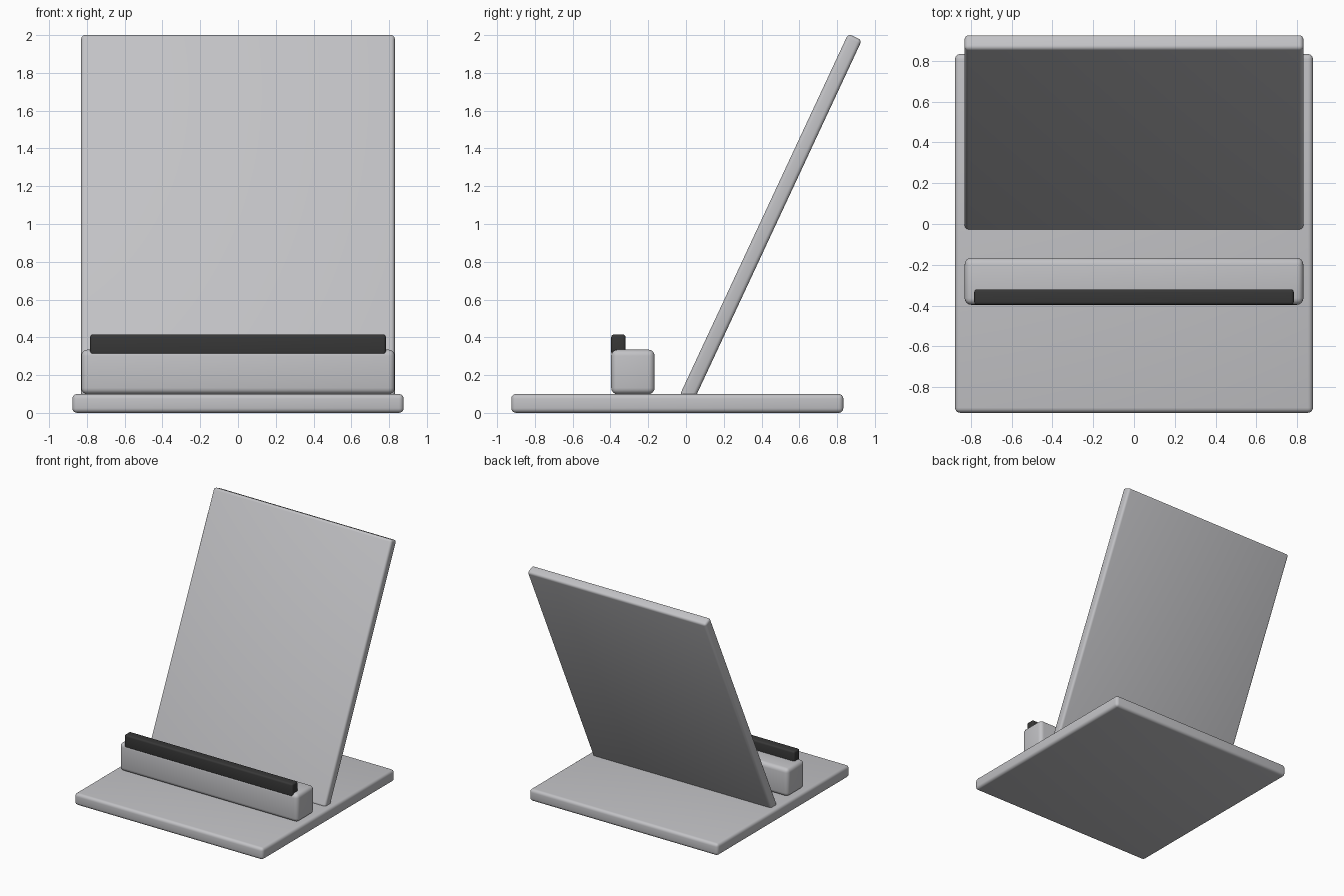
import bpy, math

if "Cube" in bpy.data.objects:
    bpy.data.objects.remove(bpy.data.objects["Cube"])


def material(name, rgb):
    m = bpy.data.materials.new(name)
    m.diffuse_color = (*rgb, 1)
    m.use_nodes = True
    m.node_tree.nodes["Principled BSDF"].inputs["Base Color"].default_value = m.diffuse_color
    return m


metal = material("brushed_grey", (0.54, 0.54, 0.56))
rubber = material("dark_rubber", (0.038, 0.038, 0.038))


def rounded_box(name, centre, size, radius, mat, tilt=0.0):
    """Box with softly rounded edges, optionally leaning back about x."""
    bpy.ops.mesh.primitive_cube_add(size=1, location=centre)
    ob = bpy.context.object
    ob.name = name
    ob.scale = size
    bpy.ops.object.transform_apply(location=False, rotation=False, scale=True)
    ob.rotation_euler.x = tilt
    ob.data.materials.append(mat)
    bevel = ob.modifiers.new("rounding", 'BEVEL')
    bevel.width = radius
    bevel.segments = 4
    bpy.ops.object.modifier_apply(modifier=bevel.name)
    bpy.ops.object.shade_smooth_by_angle(angle=math.radians(35))
    return ob


# Flat base plate
rounded_box("base", (0, -0.046, 0.05), (1.754, 1.758, 0.10), 0.025, metal)

# Front ledge that holds the device
rounded_box("ledge", (0, -0.281, 0.217), (1.66, 0.23, 0.236), 0.033, metal)

# Rubber strip along the front of the ledge
rounded_box("grip_strip", (0, -0.358, 0.361), (1.566, 0.076, 0.108), 0.014, rubber)

# Back panel leaning 25 degrees, its foot sunk into the base
lean = math.radians(25)
length = 2.11
top_y, top_z = 0.895, 1.99
rounded_box("back_panel",
            (0, top_y - math.sin(lean) * length / 2, top_z - math.cos(lean) * length / 2),
            (1.66, 0.08, length), 0.02, metal, -lean)
